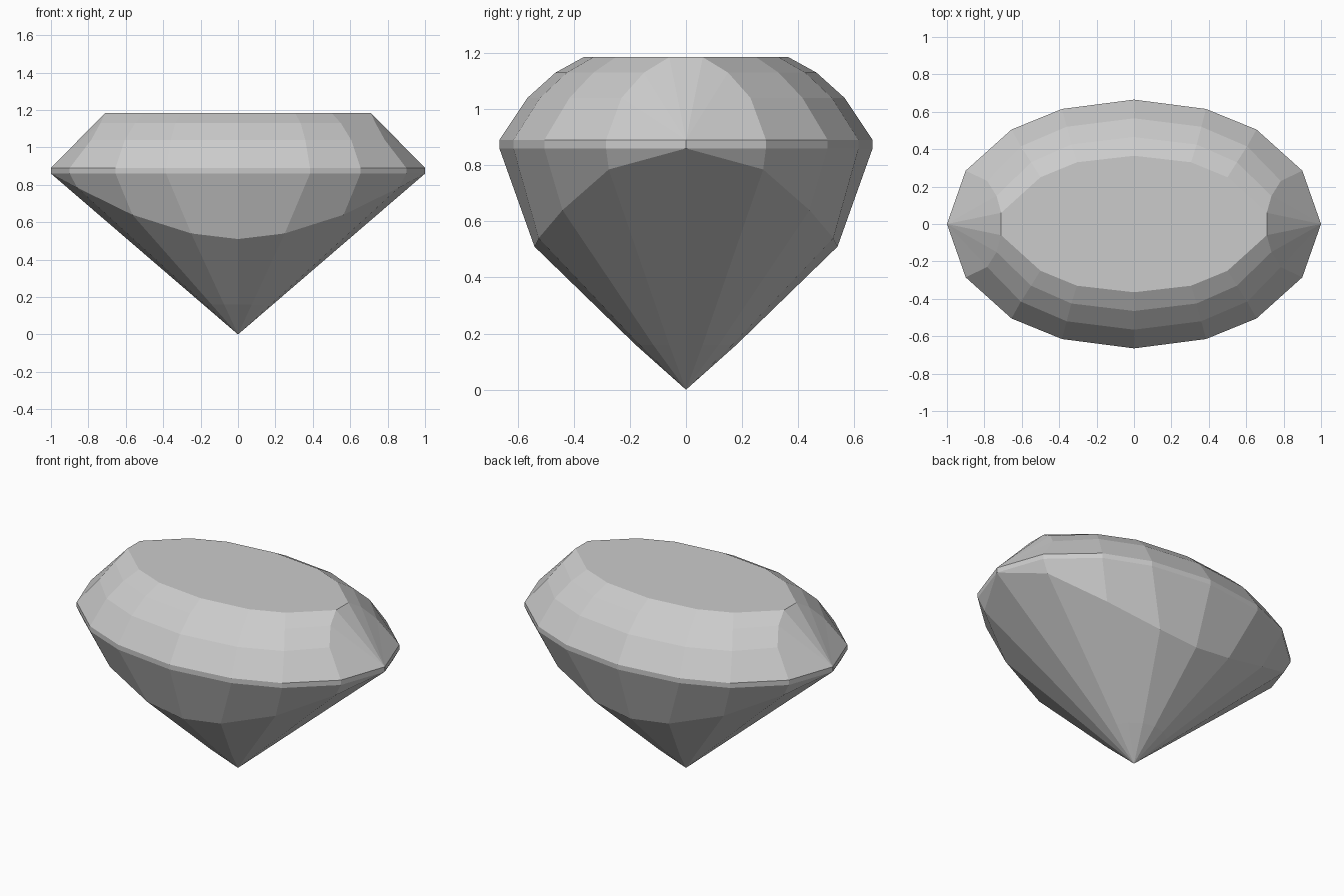
import bpy
import bmesh

cube = bpy.data.objects.get("Cube")
if cube:
    bpy.data.objects.remove(cube, do_unlink=True)

# Stone colour
stone = bpy.data.materials.new("grey stone")
stone.use_nodes = True
colour = (0.6, 0.6, 0.6, 1)
stone.diffuse_color = colour
stone.node_tree.nodes["Principled BSDF"].inputs["Base Color"].default_value = colour

bm = bmesh.new()
SIDES = 16


def ring(quarter, tip=None):
    """Mirror four quarter points, and an optional end tip, into a closed ring."""
    verts = [None] * SIDES
    if tip:
        verts[0] = bm.verts.new(tip)
        verts[8] = bm.verts.new((-tip[0], tip[1], tip[2]))
    for i, (x, y, z) in enumerate(quarter, 1):
        verts[i] = bm.verts.new((x, y, z))
        verts[SIDES - i] = bm.verts.new((x, -y, z))
        if x > 0:
            verts[8 - i] = bm.verts.new((-x, y, z))
            verts[8 + i] = bm.verts.new((-x, -y, z))
    return verts


def bridge(lower, upper):
    """Join two rings with facets, leaving out missing or merged tips."""
    for i in range(SIDES):
        j = (i + 1) % SIDES
        face = []
        for v in (lower[i], lower[j], upper[j], upper[i]):
            if v and v not in face:
                face.append(v)
        if len(face) > 2 and upper[i] and upper[j]:
            bm.faces.new(face)


def level(points, z):
    return [(x, y, z) for x, y in points]


# Girdle band
outline = [(0.9, 0.285), (0.655, 0.505), (0.385, 0.615), (0, 0.665)]
girdle_low = ring(level(outline, 0.86), (1, 0, 0.86))
girdle_top = ring(level(outline, 0.89), (1, 0, 0.89))
bridge(girdle_low, girdle_top)

# Crown steps
steps = [
    (1.04, [(0.785, 0.23), (0.605, 0.415), (0.36, 0.52), (0, 0.565)]),
    (1.13, [(0.735, 0.15), (0.55, 0.33), (0.335, 0.425), (0, 0.465)]),
    (1.185, [(0.71, 0.06), (0.5, 0.25), (0.305, 0.33), (0, 0.365)]),
]
crown = [girdle_top]
for z, points in steps:
    crown.append(ring(level(points, z)))
    bridge(crown[-2], crown[-1])

# Fan facets at both ends
for end in (0, 8):
    tip = girdle_top[end]
    before = [r[end - 1] for r in crown]
    after = [r[end + 1] for r in crown]
    path = before + after[::-1]
    for a, b in zip(path, path[1:]):
        bm.faces.new((tip, a, b))

# Flat table on top
bm.faces.new([v for v in crown[-1] if v])

# Pavilion: upper facets, then long facets to the point
waist_points = [(0.86, 0.275, 0.785), (0.565, 0.44, 0.64),
                (0.25, 0.525, 0.54), (0, 0.54, 0.51)]
waist = ring(waist_points)
waist[0], waist[8] = girdle_low[0], girdle_low[8]
bridge(girdle_low, waist)

# Slight swell above the point
base_z = 0.16
swell = ring([(x * base_z / z, y * 1.06 * base_z / z, base_z)
              for x, y, z in waist_points], (base_z / 0.86, 0, base_z))
bridge(waist, swell)
point = bm.verts.new((0, 0, 0))
for i in range(SIDES):
    bm.faces.new((swell[i], swell[(i + 1) % SIDES], point))

bmesh.ops.recalc_face_normals(bm, faces=bm.faces)
mesh = bpy.data.meshes.new("cut_gem")
bm.to_mesh(mesh)
bm.free()
mesh.materials.append(stone)
gem = bpy.data.objects.new("cut_gem", mesh)
bpy.context.scene.collection.objects.link(gem)
